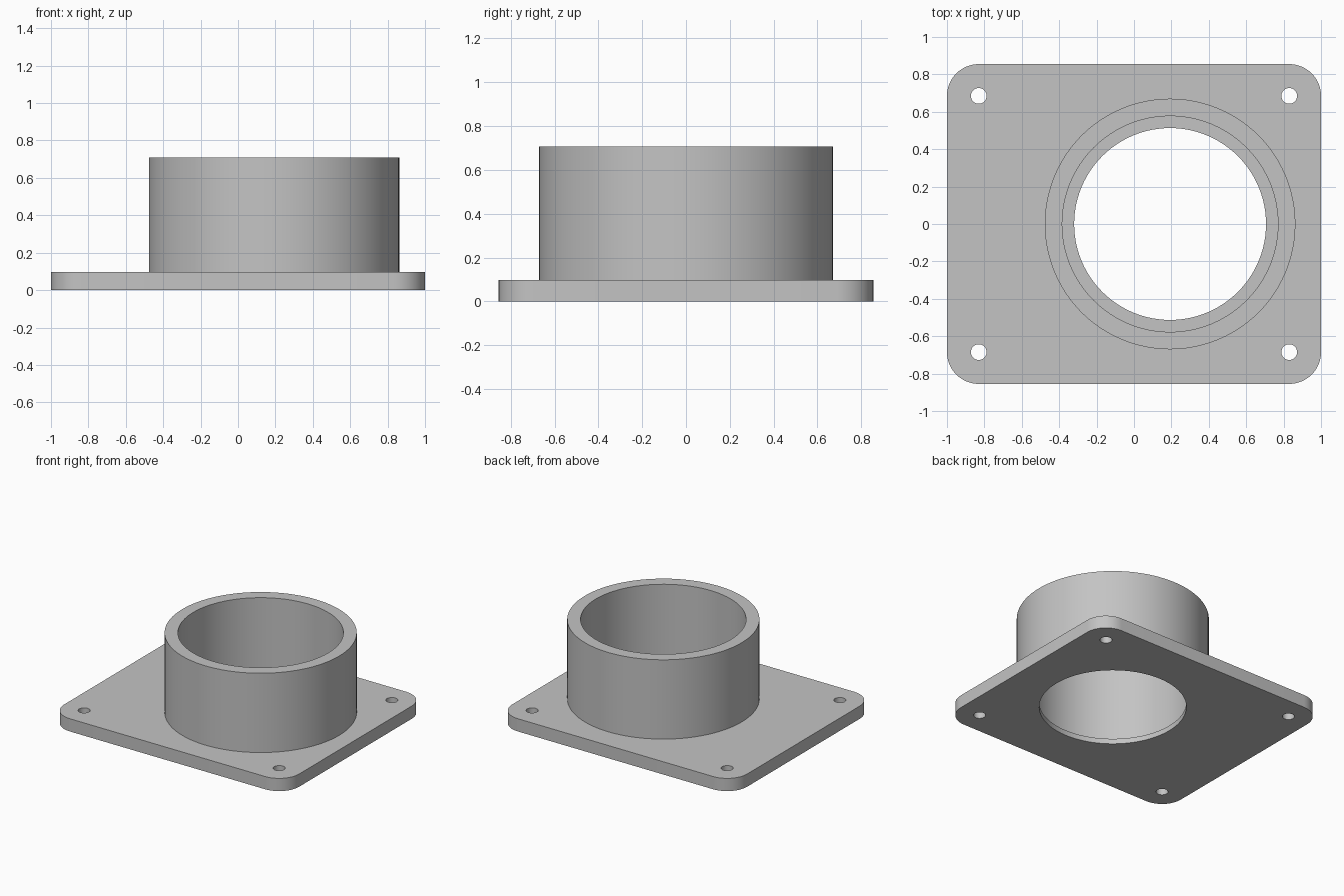
import bpy
import bmesh
import math

if "Cube" in bpy.data.objects:
    bpy.data.objects.remove(bpy.data.objects["Cube"])

HALF_X, HALF_Y, PLATE_TOP = 1.0, 0.855, 0.098
CORNER = 0.17
TUBE_X, TUBE_TOP = 0.193, 0.708
OUTER_R, INNER_R, BORE_R, LEDGE_Z = 0.67, 0.577, 0.513, 0.04
HOLE_R = 0.042
CLEAR = 0.1

grey = bpy.data.materials.new("light_grey")
grey.use_nodes = True
colour = (0.55, 0.55, 0.55, 1)
grey.diffuse_color = colour
grey.node_tree.nodes["Principled BSDF"].inputs["Base Color"].default_value = colour


def prism(name, outline, bottom, top):
    """Extrude a flat outline between two heights."""
    bm = bmesh.new()
    face = bm.faces.new([bm.verts.new((x, y, bottom)) for x, y in outline])
    result = bmesh.ops.extrude_face_region(bm, geom=[face])
    raised = [v for v in result["geom"] if isinstance(v, bmesh.types.BMVert)]
    bmesh.ops.translate(bm, verts=raised, vec=(0, 0, top - bottom))
    bmesh.ops.recalc_face_normals(bm, faces=bm.faces)
    mesh = bpy.data.meshes.new(name)
    bm.to_mesh(mesh)
    bm.free()
    mesh.materials.append(grey)
    obj = bpy.data.objects.new(name, mesh)
    bpy.context.collection.objects.link(obj)
    return obj


def arc(x, y, radius, start, sweep, count):
    angles = [start + sweep * i / count for i in range(count + 1)]
    return [(x + radius * math.cos(a), y + radius * math.sin(a)) for a in angles]


def cylinder(name, x, y, radius, bottom, top, sides=96):
    return prism(name, arc(x, y, radius, 0, math.tau, sides)[:-1], bottom, top)


def combine(body, tool, operation):
    """Apply a boolean and discard the tool."""
    mod = body.modifiers.new(operation.lower(), "BOOLEAN")
    mod.operation, mod.object, mod.solver = operation, tool, "EXACT"
    bpy.context.view_layer.objects.active = body
    bpy.ops.object.modifier_apply(modifier=mod.name)
    bpy.data.objects.remove(tool)


# Flange plate with rounded corners
corners = [(1, 1), (-1, 1), (-1, -1), (1, -1)]
outline = []
for i, (sx, sy) in enumerate(corners):
    outline += arc(sx * (HALF_X - CORNER), sy * (HALF_Y - CORNER), CORNER,
                   i * math.pi / 2, math.pi / 2, 12)
flange = prism("flange_with_collar", outline, 0, PLATE_TOP)

# Off-centre collar, joined to the plate
combine(flange, cylinder("collar", TUBE_X, 0, OUTER_R, LEDGE_Z, TUBE_TOP), "UNION")

# Wide socket down to the ledge, then the narrower through bore
combine(flange, cylinder("socket", TUBE_X, 0, INNER_R, LEDGE_Z, TUBE_TOP + CLEAR), "DIFFERENCE")
combine(flange, cylinder("bore", TUBE_X, 0, BORE_R, -CLEAR, TUBE_TOP), "DIFFERENCE")

# Screw holes, concentric with the rounded corners
for sx, sy in corners:
    hole = cylinder("screw_hole", sx * (HALF_X - CORNER), sy * (HALF_Y - CORNER),
                    HOLE_R, -CLEAR, PLATE_TOP + CLEAR, 32)
    combine(flange, hole, "DIFFERENCE")

# Smooth curved walls, crisp rims
bpy.ops.object.select_all(action="DESELECT")
flange.select_set(True)
bpy.context.view_layer.objects.active = flange
bpy.ops.object.shade_smooth_by_angle(angle=math.radians(30))
